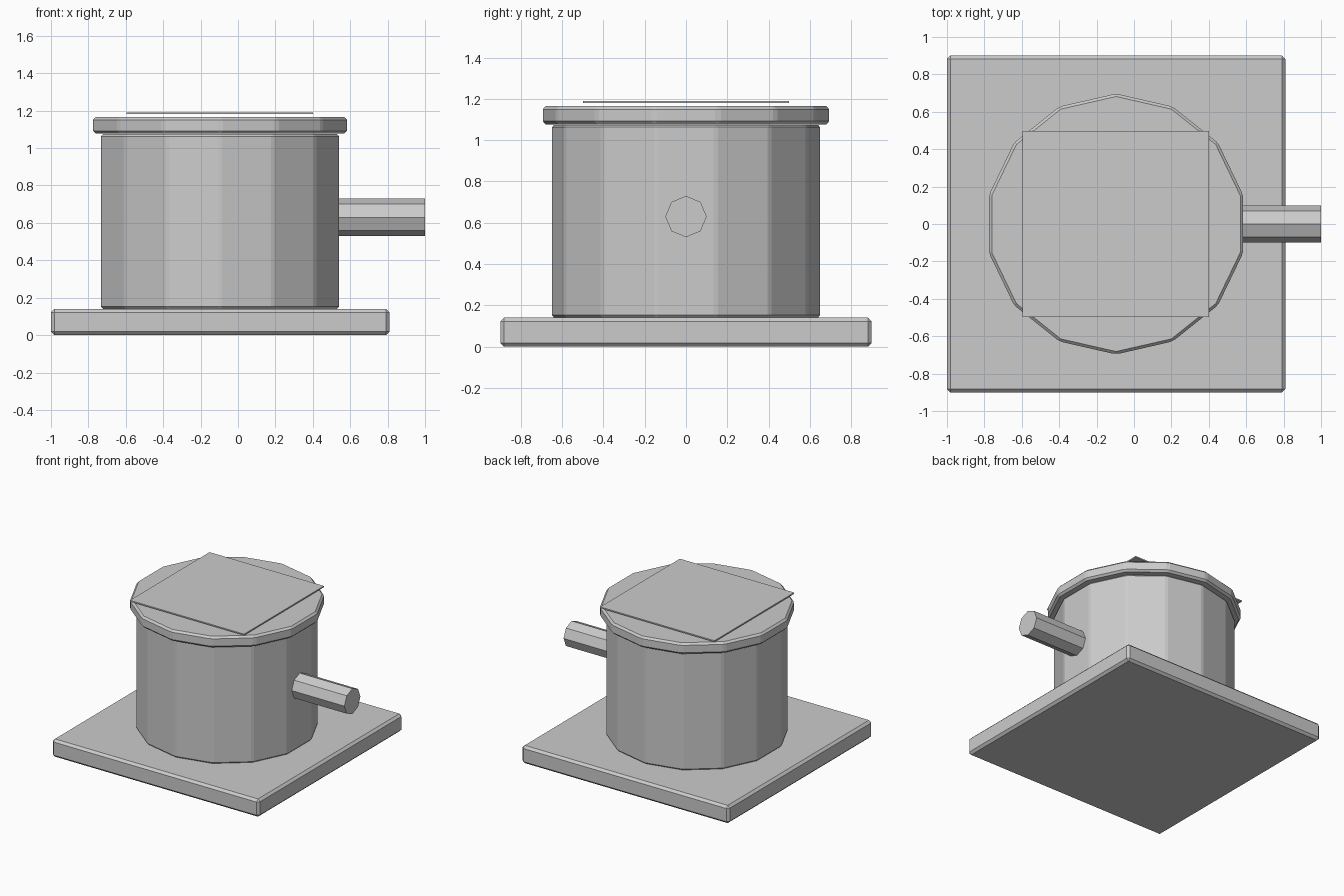
import bpy
import math

if "Cube" in bpy.data.objects:
    bpy.data.objects.remove(bpy.data.objects["Cube"])


def chamfer(obj, width):
    # single-segment chamfer on every edge
    mod = obj.modifiers.new("chamfer", 'BEVEL')
    mod.width = width
    mod.segments = 1
    mod.limit_method = 'NONE'


def box(name, lo, hi, bevel=0.0):
    centre = [(a + b) / 2 for a, b in zip(lo, hi)]
    bpy.ops.mesh.primitive_cube_add(size=1, location=centre)
    obj = bpy.context.object
    obj.name = name
    obj.scale = [b - a for a, b in zip(lo, hi)]
    bpy.ops.object.transform_apply(location=False, rotation=False, scale=True)
    if bevel:
        chamfer(obj, bevel)
    return obj


def drum(name, sides, radius, depth, centre, rotation=(0, 0, 0), bevel=0.0):
    bpy.ops.mesh.primitive_cylinder_add(vertices=sides, radius=radius, depth=depth,
                                        location=centre, rotation=rotation)
    obj = bpy.context.object
    obj.name = name
    if bevel:
        chamfer(obj, bevel)
    return obj


# Square base slab
box("base_plate", (-1.0, -0.9, 0.0), (0.81, 0.9, 0.14), 0.018)

# Fourteen-sided tank and its overhanging lid
AXIS_X = -0.096
drum("tank_body", 14, 0.652, 0.935, (AXIS_X, 0, 0.6075), bevel=0.012)
drum("tank_lid", 14, 0.697, 0.088, (AXIS_X, 0, 1.121), bevel=0.015)

# Thin square panel hovering just above the lid
box("top_panel", (-0.597, -0.498, 1.181), (0.402, 0.498, 1.191))

# Octagonal outlet pipe on the right side
drum("outlet_pipe", 8, 0.1, 0.6, (0.7, 0, 0.63), (0, math.pi / 2, 0))
